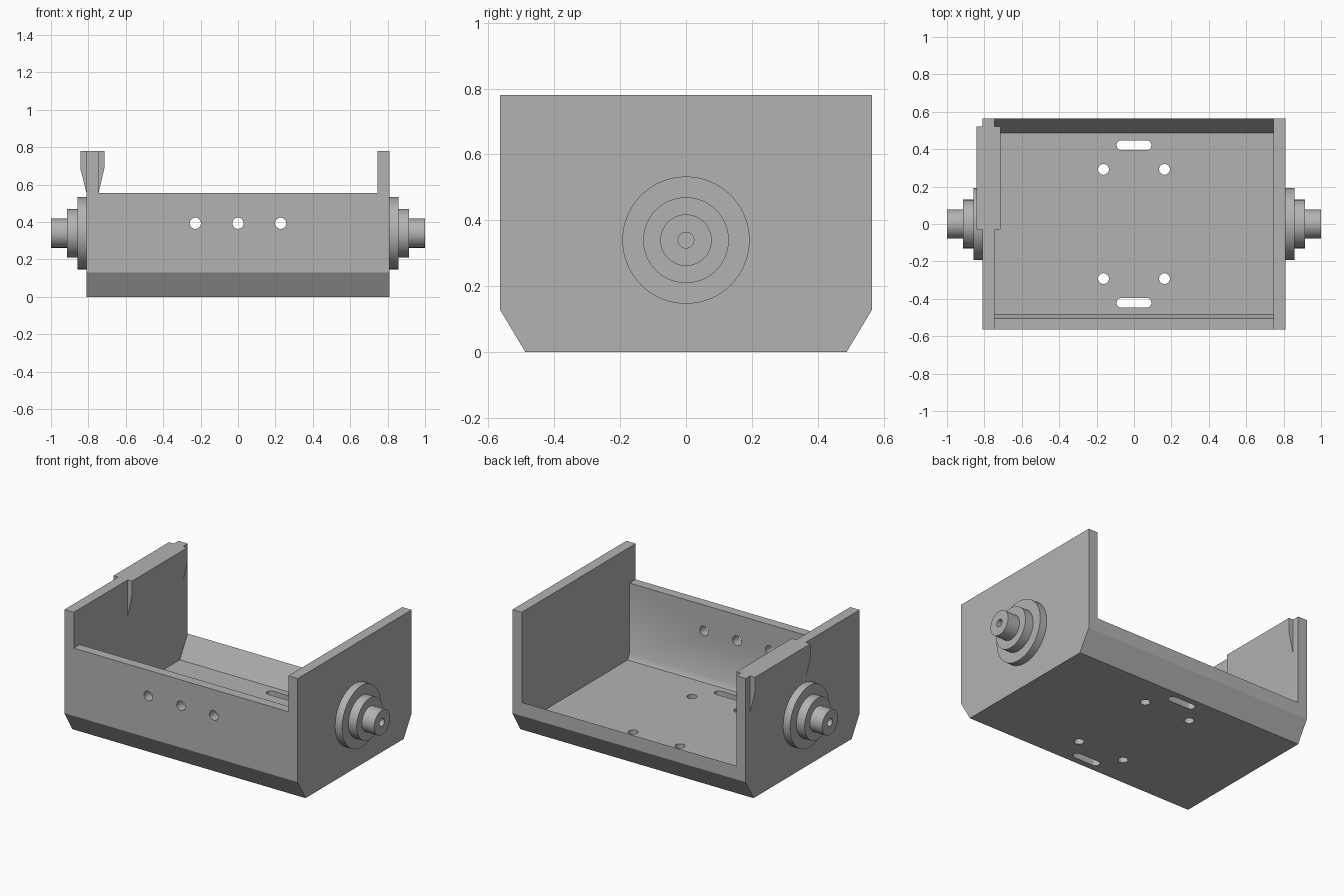
import bpy, bmesh
from math import pi, cos, sin, radians

cube = bpy.data.objects.get("Cube")
if cube:
    bpy.data.objects.remove(cube, do_unlink=True)

GREY = (0.45, 0.45, 0.45, 1)
grey = bpy.data.materials.new("plain grey")
grey.use_nodes = True
grey.diffuse_color = GREY
grey.node_tree.nodes["Principled BSDF"].inputs["Base Color"].default_value = GREY


def finish(name, bm):
    bmesh.ops.recalc_face_normals(bm, faces=bm.faces)
    mesh = bpy.data.meshes.new(name)
    bm.to_mesh(mesh)
    bm.free()
    mesh.materials.append(grey)
    obj = bpy.data.objects.new(name, mesh)
    bpy.context.collection.objects.link(obj)
    return obj


def prism(name, profile, axis, start, end):
    """Extrude a 2D profile along one axis; the profile uses the other two in order."""
    bm = bmesh.new()
    loops = []
    for level in (start, end):
        loop = []
        for p in profile:
            co = list(p)
            co.insert("xyz".index(axis), level)
            loop.append(bm.verts.new(co))
        loops.append(loop)
        bm.faces.new(loop)
    n = len(profile)
    for i in range(n):
        j = (i + 1) % n
        bm.faces.new((loops[0][i], loops[0][j], loops[1][j], loops[1][i]))
    return finish(name, bm)


def slot(cx, cy, r, half=0.0, n=16):
    """Round hole outline, stretched along its first axis when half > 0."""
    pts = []
    for side in (1, -1):
        for i in range(n + (1 if half else 0)):
            a = -side * pi / 2 + side * pi * i / n if side > 0 else pi / 2 + pi * i / n
            pts.append((cx + side * half + r * cos(a), cy + r * sin(a)))
    return pts


def lathe_x(name, profile, sign, z, n=64):
    """Revolve (x, radius) points about a line along x at height z."""
    bm = bmesh.new()
    rings = [[bm.verts.new((sign * x, r * cos(2 * pi * i / n), z + r * sin(2 * pi * i / n)))
              for i in range(n)] for x, r in profile]
    for a, b in zip(rings, rings[1:]):
        for i in range(n):
            j = (i + 1) % n
            bm.faces.new((a[i], a[j], b[j], b[i]))
    bm.faces.new(rings[0])
    bm.faces.new(rings[-1])
    return finish(name, bm)


def combine(target, tool, operation):
    mod = target.modifiers.new("combine", "BOOLEAN")
    mod.object, mod.operation, mod.solver = tool, operation, "EXACT"
    bpy.context.view_layer.objects.active = target
    bpy.ops.object.modifier_apply(modifier=mod.name)
    bpy.data.objects.remove(tool, do_unlink=True)


def smooth(obj):
    bpy.ops.object.select_all(action="DESELECT")
    obj.select_set(True)
    bpy.context.view_layer.objects.active = obj
    bpy.ops.object.shade_smooth_by_angle(angle=radians(30))


# Cradle: chamfered block, hollowed so the front wall is low and the back is a sharp lip
outer = [(-0.565, 0.78), (-0.565, 0.13), (-0.487, 0), (0.487, 0), (0.565, 0.13), (0.565, 0.78)]
cradle = prism("cradle", outer, "x", -0.81, 0.81)
hollow = [(-0.7, 1), (-0.7, 0.555), (-0.505, 0.555), (-0.505, 0.115), (-0.485, 0.08),
          (0.487, 0.08), (0.7, 0.449), (0.7, 1)]
combine(cradle, prism("hollow_cutter", hollow, "x", -0.745, 0.745), "DIFFERENCE")

# Thickened catch on top of one side wall, tapering into it
catch = [(-0.843, 0.78), (-0.843, 0.685), (-0.81, 0.555), (-0.745, 0.555),
         (-0.715, 0.685), (-0.715, 0.78)]
combine(cradle, prism("catch", catch, "y", -0.03, 0.52), "UNION")

# Screw holes in the front wall
for x in (-0.228, 0, 0.228):
    combine(cradle, prism("hole_cutter", slot(x, 0.393, 0.03), "y", -0.7, -0.4), "DIFFERENCE")

# Screw holes and slots in the floor
for side in (-1, 1):
    for x in (-0.163, 0.163):
        combine(cradle, prism("hole_cutter", slot(x, side * 0.292, 0.029), "z", -0.1, 0.2),
                "DIFFERENCE")
    combine(cradle, prism("slot_cutter", slot(0, side * 0.421, 0.026, 0.067), "z", -0.1, 0.2),
            "DIFFERENCE")
smooth(cradle)

# Stepped pivots with a blind bore, one on each side
steps = [(0.80, 0.193), (0.858, 0.193), (0.858, 0.13), (0.915, 0.13), (0.915, 0.078),
         (1.0, 0.078), (1.0, 0.024), (0.88, 0.024)]
for label, sign in (("left", 1), ("right", -1)):
    smooth(lathe_x(label + "_pivot", steps, sign, 0.34))
